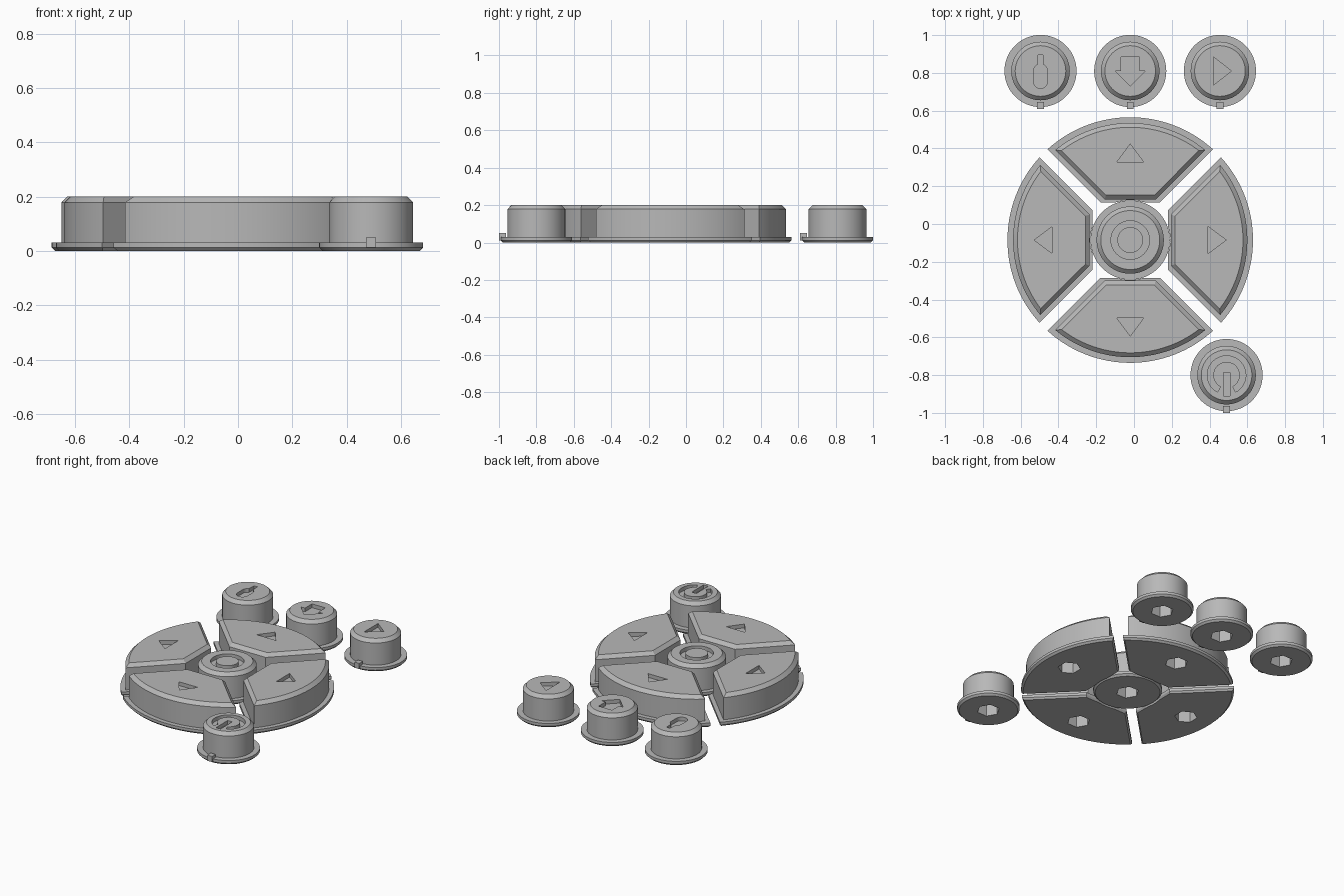
import bpy
import bmesh
from math import sin, cos, pi, sqrt, radians
from mathutils import Vector

cube = bpy.data.objects.get("Cube")
if cube:
    bpy.data.objects.remove(cube, do_unlink=True)

grey = bpy.data.materials.new("button_grey")
grey.use_nodes = True
COLOUR = (0.48, 0.48, 0.48, 1)
grey.diffuse_color = COLOUR
grey.node_tree.nodes["Principled BSDF"].inputs["Base Color"].default_value = COLOUR

TOP, ENGRAVE = 0.2, 0.025
PAD_X, PAD_Y = -0.02, -0.085


def arc(r, start, end, n, cx=0, cy=0):
    steps = [radians(start + (end - start) * i / n) for i in range(n + 1)]
    return [(cx + r * cos(a), cy + r * sin(a)) for a in steps]


def circle(r, n=64):
    return arc(r, 0, 360, n)[:-1]


def loft(bm, layers):
    """Skin equal-length outlines stacked at given heights, with both caps."""
    rings = [[bm.verts.new((x, y, z)) for x, y in pts] for pts, z in layers]
    faces = [bm.faces.new(rings[0]), bm.faces.new(rings[-1])]
    n = len(rings[0])
    for a, b in zip(rings, rings[1:]):
        for i in range(n):
            j = (i + 1) % n
            faces.append(bm.faces.new((a[i], a[j], b[j], b[i])))
    bmesh.ops.recalc_face_normals(bm, faces=faces)


def make(name, stacks):
    bm = bmesh.new()
    for layers in stacks:
        loft(bm, layers)
    mesh = bpy.data.meshes.new(name)
    bm.to_mesh(mesh)
    bm.free()
    mesh.materials.append(grey)
    obj = bpy.data.objects.new(name, mesh)
    bpy.context.collection.objects.link(obj)
    return obj


def button(name, layers, icons, socket_y, location, turn=0):
    """Lofted cap with engraved icon outlines and a hex socket underneath."""
    obj = make(name, [layers])
    cuts = [[(pts, TOP - ENGRAVE), (pts, TOP + 0.05)] for pts in icons]
    hexagon = [(x, y + socket_y) for x, y in circle(0.07, 6)]
    cuts.append([(hexagon, -0.05), (hexagon, 0.12)])
    cutter = make(name + "_cutter", cuts)
    cutter.hide_render = True
    mod = obj.modifiers.new("engraving", "BOOLEAN")
    mod.object, mod.operation, mod.solver = cutter, "DIFFERENCE", "EXACT"
    bpy.ops.object.select_all(action="DESELECT")
    bpy.context.view_layer.objects.active = obj
    obj.select_set(True)
    bpy.ops.object.modifier_apply(modifier=mod.name)
    bpy.data.objects.remove(cutter, do_unlink=True)
    bpy.ops.object.shade_smooth_by_angle(angle=radians(25))
    obj.location = Vector((*location, 0))
    obj.rotation_euler.z = turn
    return obj


def round_layers(flange, body, top):
    return [(circle(flange - 0.012), 0), (circle(flange), 0.012),
            (circle(flange), 0.03), (circle(body), 0.03),
            (circle(body), 0.178), (circle(top), TOP)]


def wedge(radius, gap, inner, cut=0):
    """Quarter sector: outer arc, sides at 45 degrees, straight or scooped inside."""
    x = (sqrt(2 * radius ** 2 - gap ** 2) - gap) / 2
    half = inner - gap
    n = 32
    outer, inside = [], []
    for i in range(n + 1):
        t = 1 - 2 * i / n
        a = t * math_asin(x / radius)
        outer.append((radius * sin(a), radius * cos(a)))
        px = -t * half
        inside.append((px, max(inner, sqrt(max(0, cut ** 2 - px ** 2)))))
    return outer + inside


def math_asin(v):
    return Vector((sqrt(1 - v * v), v)).angle_signed(Vector((1, 0)))


# Four direction wedges around the centre
flange = wedge(0.65, 0.042, 0.2, 0.212)
body = wedge(0.62, 0.08, 0.215)
wedge_layers = [(wedge(0.638, 0.055, 0.208, 0.214), 0), (flange, 0.012),
                (flange, 0.03), (body, 0.03), (body, 0.178),
                (wedge(0.597, 0.11, 0.238), TOP)]
arrow = [(-0.071, 0.413), (0.071, 0.413), (0, 0.508)]
for k, side in enumerate(("back", "right", "front", "left")):
    button(side + "_direction_button", wedge_layers, [arrow], 0.465,
           (PAD_X, PAD_Y), -k * pi / 2)

# Centre button with a ring groove
groove = TOP - ENGRAVE
centre_layers = round_layers(0.21, 0.178, 0.156) + [
    (circle(0.102), TOP), (circle(0.102), groove),
    (circle(0.068), groove), (circle(0.068), TOP)]
button("centre_button", centre_layers, [], 0, (PAD_X, PAD_Y))

# Icons of the small buttons
bottle = (arc(0.037, 180, 360, 16, 0, -0.055) + arc(0.037, 0, 65, 8, 0, 0.0)
          + [(0.012, 0.085), (-0.012, 0.085)] + arc(0.037, 115, 180, 8, 0, 0.0))
down_arrow = [(-0.05, 0.074), (0.05, 0.074), (0.05, 0), (0.08, 0),
              (0, -0.08), (-0.08, 0), (-0.05, 0)]
play = [(-0.034, -0.074), (0.061, 0), (-0.034, 0.074)]
power_ring = arc(0.102, -62, 242, 48) + arc(0.07, 242, -62, 48)
power_bar = [(-0.017, -0.11), (0.017, -0.11), (0.017, 0.015), (-0.017, 0.015)]

# Small round buttons, each with a key tab at the front
small = {
    "bottle_button": ([bottle], (-0.495, 0.81)),
    "down_button": ([down_arrow], (-0.02, 0.81)),
    "play_button": ([play], (0.455, 0.81)),
    "power_button": ([power_ring, power_bar], (0.49, -0.8)),
}
for name, (icons, place) in small.items():
    button(name, round_layers(0.191, 0.155, 0.134), icons, 0, place)
    tab = [(-0.018, -0.2), (0.018, -0.2), (0.018, -0.163), (-0.018, -0.163)]
    key = make(name + "_key_tab", [[(tab, 0.012), (tab, 0.05)]])
    key.location = Vector((*place, 0))
